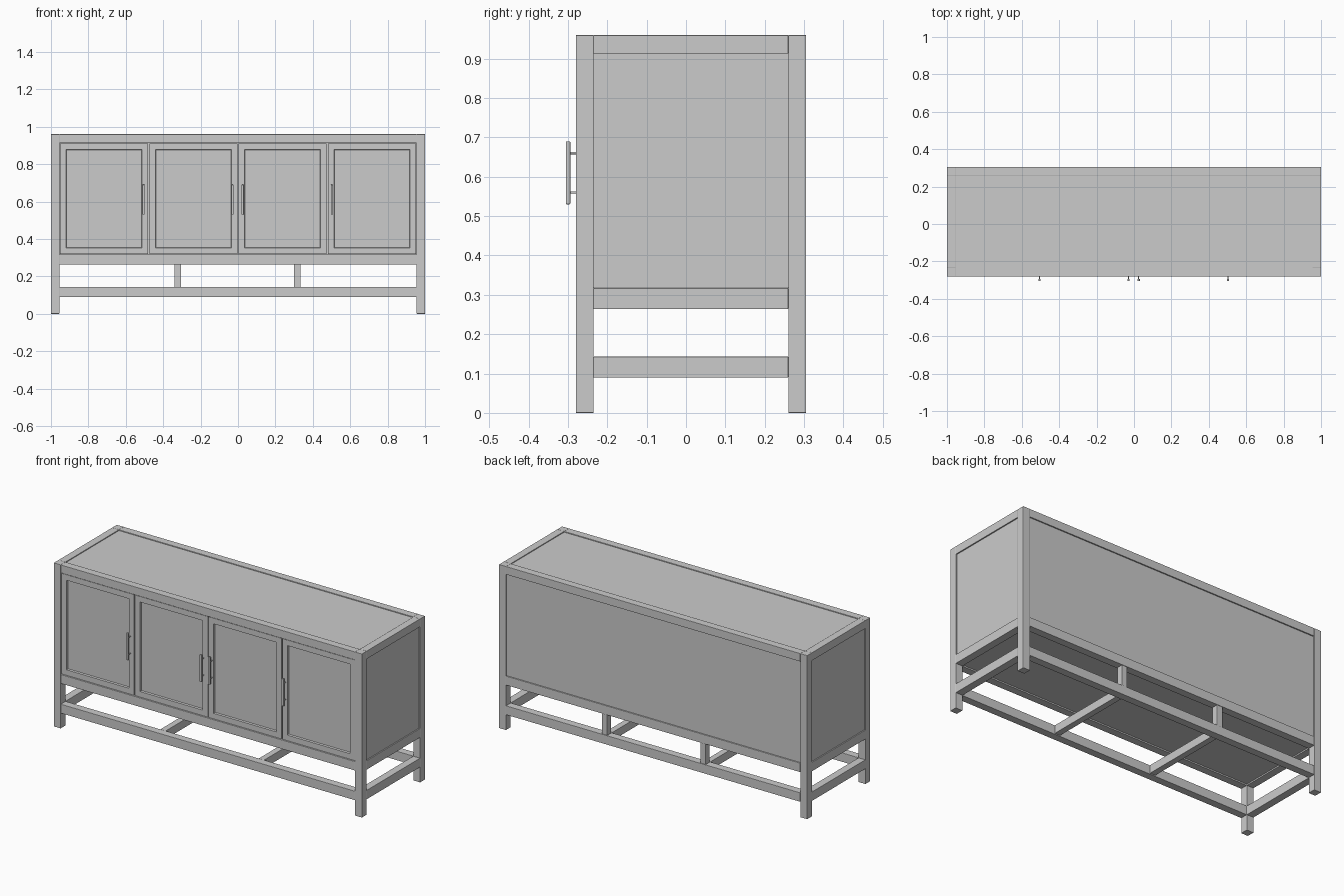
import bpy
import bmesh

cube = bpy.data.objects.get("Cube")
if cube:
    bpy.data.objects.remove(cube, do_unlink=True)

grey = bpy.data.materials.new("painted_grey")
grey.use_nodes = True
COLOUR = (0.6, 0.6, 0.6, 1)
grey.diffuse_color = COLOUR
grey.node_tree.nodes["Principled BSDF"].inputs["Base Color"].default_value = COLOUR

# Overall extents of the cabinet body
X, FRONT, BACK, TOP = 1.0, -0.28, 0.305, 0.96
POST = 0.045
IN_X, IN_FRONT, IN_BACK = X - POST, FRONT + POST, BACK - POST


def finish(name, bm, bevel):
    mesh = bpy.data.meshes.new(name)
    bm.to_mesh(mesh)
    bm.free()
    mesh.materials.append(grey)
    obj = bpy.data.objects.new(name, mesh)
    bpy.context.collection.objects.link(obj)
    if bevel:
        mod = obj.modifiers.new("soft_edges", "BEVEL")
        mod.width = bevel
        mod.segments = 2
    return obj


def make_box(bm, x, y, z):
    verts = bmesh.ops.create_cube(bm, size=1)["verts"]
    for v in verts:
        v.co = [lo if c < 0 else hi for c, (lo, hi) in zip(v.co, (x, y, z))]
    return verts


def box(name, x, y, z, bevel=0.0015):
    bm = bmesh.new()
    make_box(bm, x, y, z)
    return finish(name, bm, bevel)


def door(name, x0, x1, z0, z1):
    # Slab whose front face is inset into a frame, then stepped back to a panel
    bm = bmesh.new()
    make_box(bm, (x0, x1), (FRONT + 0.004, FRONT + 0.03), (z0, z1))
    bm.normal_update()
    face = min(bm.faces, key=lambda f: f.calc_center_median().y)
    bmesh.ops.inset_region(bm, faces=[face], thickness=0.046)
    bmesh.ops.inset_region(bm, faces=[face], thickness=0.004, depth=-0.010)
    return finish(name, bm, 0)


def handle(name, x):
    box(name + "_bar", (x - 0.006, x + 0.006), (-0.305, -0.294), (0.53, 0.69), 0.002)
    for i, z in enumerate((0.56, 0.66)):
        bm = bmesh.new()
        bmesh.ops.create_cone(bm, cap_ends=True, segments=12, radius1=0.003,
                              radius2=0.003, depth=0.03)
        for v in bm.verts:
            v.co = (x + v.co.x, -0.284 + v.co.z, z + v.co.y)
        finish(f"{name}_standoff_{i + 1}", bm, 0)


# Corner legs running the full height
for side, sx in (("right", (-X, -IN_X)), ("left", (IN_X, X))):
    box(f"front_{side}_leg", sx, (FRONT, IN_FRONT), (0, TOP))
    box(f"back_{side}_leg", sx, (IN_BACK, BACK), (0, TOP))

# Three levels of rails: stretchers, carcass base and carcass top
for level, z in (("stretcher", (0.09, 0.143)), ("base_rail", (0.264, 0.317)),
                 ("top_rail", (0.913, TOP))):
    box(f"front_{level}", (-IN_X, IN_X), (FRONT, IN_FRONT), z)
    box(f"back_{level}", (-IN_X, IN_X), (IN_BACK, BACK), z)
    box(f"right_{level}", (-X, -IN_X), (IN_FRONT, IN_BACK), z)
    box(f"left_{level}", (IN_X, X), (IN_FRONT, IN_BACK), z)

# Cross stretchers and short back supports
for side, x in (("right", -0.322), ("left", 0.317)):
    span = (x - 0.018, x + 0.018)
    box(f"{side}_cross_stretcher", span, (IN_FRONT, IN_BACK), (0.095, 0.143))
    box(f"{side}_back_support", span, (IN_BACK + 0.005, BACK - 0.002), (0.143, 0.264))

# Carcass panels, set slightly behind their frames
box("top_panel", (-IN_X, IN_X), (IN_FRONT, IN_BACK), (0.935, TOP - 0.005), 0)
box("bottom_panel", (-IN_X, IN_X), (IN_FRONT, IN_BACK), (0.272, 0.3), 0)
box("back_panel", (-IN_X, IN_X), (BACK - 0.03, BACK - 0.007), (0.317, 0.913), 0)
box("right_panel", (-X + 0.007, -X + 0.03), (IN_FRONT, IN_BACK), (0.317, 0.913), 0)
box("left_panel", (X - 0.03, X - 0.007), (IN_FRONT, IN_BACK), (0.317, 0.913), 0)

# Four framed doors with narrow gaps
pitch = IN_X * 2 / 4
for i in range(4):
    left = -IN_X + i * pitch
    door(f"door_{i + 1}", left + 0.003, left + pitch - 0.003, 0.32, 0.91)

# Bar handles
for i, x in enumerate((-0.505, -0.03, 0.025, 0.502)):
    handle(f"handle_{i + 1}", x)
